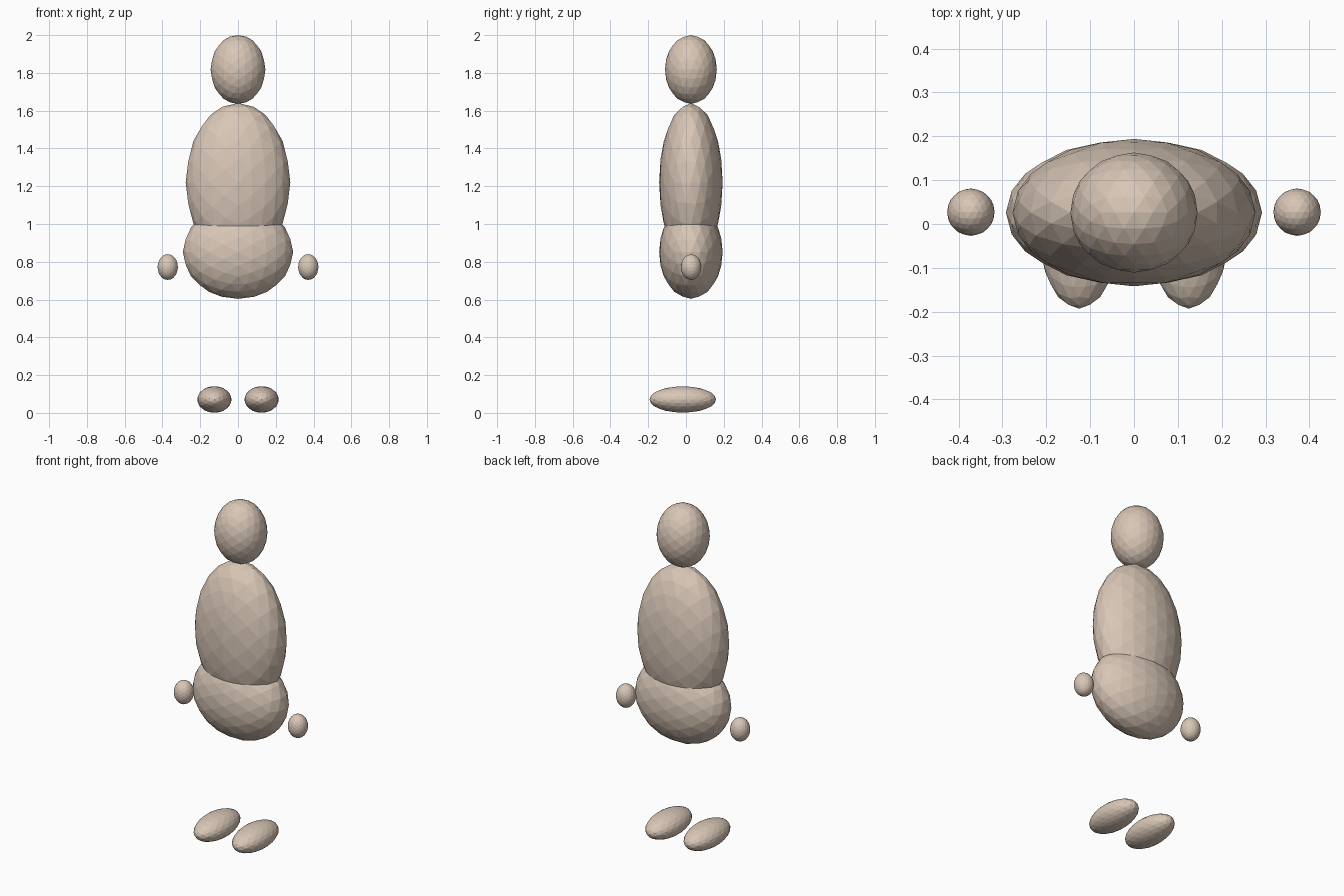
import bpy, bmesh, math
from mathutils import Matrix, Vector

cube = bpy.data.objects.get("Cube")
if cube:
    bpy.data.objects.remove(cube, do_unlink=True)

# Single skin colour
skin = bpy.data.materials.new("warm_beige")
skin.use_nodes = True
colour = (0.69, 0.57, 0.47, 1)
skin.diffuse_color = colour
skin.node_tree.nodes["Principled BSDF"].inputs["Base Color"].default_value = colour

# Tilt that puts an edge of the icosphere, rather than a corner, at the top
TILT = Matrix.Rotation(-math.atan(2) / 2, 4, 'Y')


def ellipsoid(name, centre, radii):
    """Flat-faced faceted ellipsoid."""
    bm = bmesh.new()
    bmesh.ops.create_icosphere(bm, subdivisions=3, radius=1)
    scale = Matrix.Diagonal(Vector((*radii, 1)))
    bm.transform(Matrix.Translation(centre) @ scale @ TILT)
    mesh = bpy.data.meshes.new(name)
    bm.to_mesh(mesh)
    bm.free()
    mesh.materials.append(skin)
    obj = bpy.data.objects.new(name, mesh)
    bpy.context.collection.objects.link(obj)
    return obj


# Central body
ellipsoid("head", (0, 0.026, 1.818), (0.145, 0.137, 0.182))
ellipsoid("torso", (0, 0.026, 1.22), (0.277, 0.168, 0.42))
ellipsoid("pelvis", (0, 0.026, 0.852), (0.292, 0.168, 0.248))

# Paired hands and feet
for side, s in (("left", 1), ("right", -1)):
    ellipsoid(side + "_hand", (s * 0.372, 0.027, 0.772), (0.054, 0.054, 0.068))
    ellipsoid(side + "_foot", (s * 0.125, -0.017, 0.071), (0.091, 0.176, 0.07))
